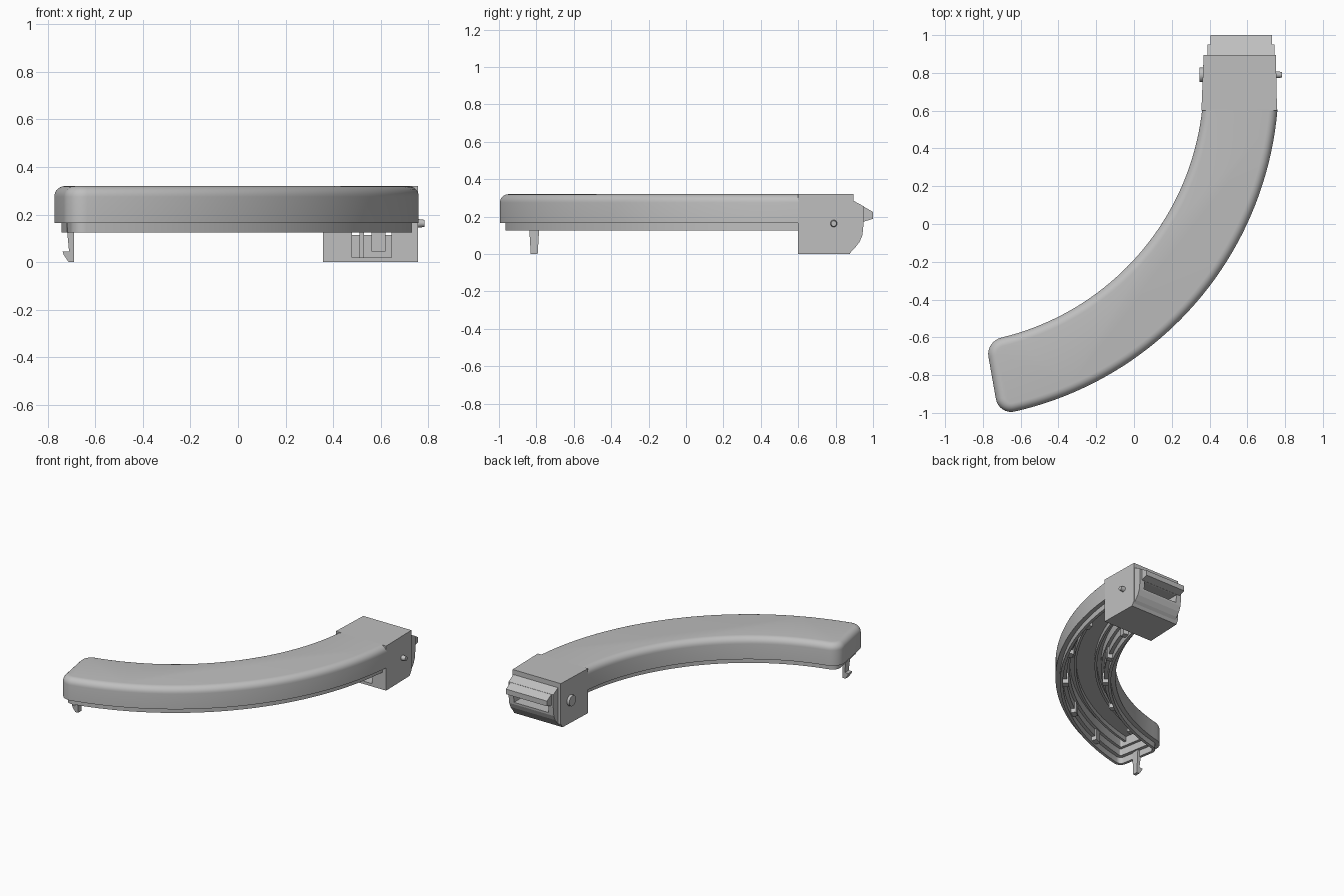
import bpy
import bmesh
from math import sin, cos, pi, radians, asin

if "Cube" in bpy.data.objects:
    bpy.data.objects.remove(bpy.data.objects["Cube"])

grey = bpy.data.materials.new("plain_grey")
grey.use_nodes = True
grey.diffuse_color = (0.52, 0.52, 0.52, 1)
grey.node_tree.nodes["Principled BSDF"].inputs["Base Color"].default_value = (0.52, 0.52, 0.52, 1)

# Arc that the curved body follows
CX, CY = -1.028, 0.757
R_IN, R_OUT = 1.397, 1.794
END = radians(-80)
JOIN_Y = 0.605


def polar(r, a):
    return CX + r * cos(a), CY + r * sin(a)


def finish(name, bm, smooth=False):
    mesh = bpy.data.meshes.new(name)
    bm.to_mesh(mesh)
    bm.free()
    mesh.materials.append(grey)
    obj = bpy.data.objects.new(name, mesh)
    bpy.context.collection.objects.link(obj)
    if smooth:
        bpy.ops.object.select_all(action='DESELECT')
        obj.select_set(True)
        bpy.context.view_layer.objects.active = obj
        bpy.ops.object.shade_smooth_by_angle(angle=radians(32))
    return obj


def loft(name, lower, upper, smooth=False):
    """Closed solid between two matching rings of points."""
    bm = bmesh.new()
    a = [bm.verts.new(p) for p in lower]
    b = [bm.verts.new(p) for p in upper]
    n = len(a)
    for i in range(n):
        j = (i + 1) % n
        bm.faces.new((a[i], a[j], b[j], b[i]))
    bm.faces.new(a[::-1])
    bm.faces.new(b)
    bmesh.ops.recalc_face_normals(bm, faces=bm.faces[:])
    return finish(name, bm, smooth)


def box(name, x0, x1, y0, y1, z0, z1):
    ring = [(x0, y0), (x1, y0), (x1, y1), (x0, y1)]
    return loft(name, [(x, y, z0) for x, y in ring], [(x, y, z1) for x, y in ring])


def side_prism(name, x0, x1, profile, taper=0.0):
    """Side profile in (y, z), extruded across x and narrowing to the back."""
    return loft(name, [(x0 + taper * (y - 0.6), y, z) for y, z in profile],
                [(x1 - taper * (y - 0.6) / 2, y, z) for y, z in profile])


def arc_block(name, r0, r1, a0, a1, z0, z1, steps):
    angles = [radians(a0 + (a1 - a0) * i / steps) for i in range(steps + 1)]
    ring = [polar(r0, a) for a in angles] + [polar(r1, a) for a in angles[::-1]]
    return loft(name, [(x, y, z0) for x, y in ring], [(x, y, z1) for x, y in ring], True)


def cut(target, cutter):
    mod = target.modifiers.new("opening", 'BOOLEAN')
    mod.operation = 'DIFFERENCE'
    mod.solver = 'EXACT'
    mod.object = cutter
    cutter.hide_render = True
    cutter.hide_viewport = True
    cutter.display_type = 'WIRE'


def outline(inset, steps=40, corner=8):
    """Footprint of the curved body, open at the joint, rounded at the far end."""
    r0, r1 = R_IN + inset, R_OUT - inset
    rc = max(0.085 - inset, 0.012)

    def arc(r):
        start = asin((JOIN_Y - CY) / r)
        stop = END + (inset + rc) / r
        return [polar(r, start + (stop - start) * i / steps) for i in range(steps + 1)]

    def fillet(r, side):
        pts = []
        for i in range(1, corner + 1):
            t = pi / 2 * i / corner
            rr = r + side * rc * (1 - cos(t))
            pts.append(polar(rr, END + (inset + rc * (1 - sin(t))) / rr))
        return pts

    inner = arc(r0) + fillet(r0, 1)
    outer = arc(r1) + fillet(r1, -1)
    return inner + outer[::-1]


# Curved shell: inside ledges, lip, outer wall, rounded top edge
section = [(0.095, 0.285), (0.095, 0.22), (0.075, 0.22), (0.075, 0.17),
           (0.05, 0.17), (0.05, 0.125), (0.03, 0.125), (0.03, 0.165), (0, 0.165)]
ROUND = 0.045
section += [(ROUND * (1 - cos(pi / 12 * i)), 0.32 - ROUND * (1 - sin(pi / 12 * i)))
            for i in range(7)]
bm = bmesh.new()
loops = [[bm.verts.new((x, y, z)) for x, y in outline(d)] for d, z in section]
for low, high in zip(loops, loops[1:]):
    for i in range(len(low) - 1):
        bm.faces.new((low[i], low[i + 1], high[i + 1], high[i]))
bm.faces.new(loops[0][::-1])
bm.faces.new(loops[-1])
finish("curved_shell", bm, True)

# Guide rails and small tabs inside the shell
for label, r in (("inner", R_IN + 0.13), ("outer", R_OUT - 0.13)):
    arc_block(label + "_guide_rail", r - 0.008, r + 0.008, -7, -77, 0.25, 0.29, 36)
for label, r in (("inner", R_IN + 0.045), ("outer", R_OUT - 0.085)):
    for i in range(5):
        a = -15 - 13 * i
        arc_block(f"{label}_tab_{i + 1}", r, r + 0.04, a, a - 1.8, 0.14, 0.225, 3)

# Hooked clip under the far end
hook = [(-0.69, 0.17), (-0.722, 0.17), (-0.71, 0.045), (-0.737, 0.045),
        (-0.732, 0.03), (-0.712, 0), (-0.69, 0)]
loft("end_hook", [(x, -0.83 - 0.06 * z, z) for x, z in hook],
     [(x, -0.793 + 0.06 * z, z) for x, z in hook])

# Squared end block, cheeks and feed lip
block = side_prism("end_block", 0.357, 0.757,
                   [(0.6, 0), (0.875, 0), (0.895, 0.03), (0.895, 0.32), (0.6, 0.32)], 0.04)
cheeks = side_prism("back_nose", 0.39, 0.745,
                    [(0.87, 0.005), (0.878, 0.01), (0.905, 0.035), (0.928, 0.065),
                     (0.943, 0.1), (0.95, 0.165), (0.95, 0.255), (0.895, 0.285),
                     (0.87, 0.285)])
side_prism("feed_lip", 0.405, 0.73,
           [(0.89, 0.288), (1.0, 0.225), (1.0, 0.188), (0.94, 0.17), (0.89, 0.17)])

window = box("front_window_cutter", 0.48, 0.645, 0.5, 0.82, 0.02, 0.27)
slot = box("back_slot_cutter", 0.43, 0.705, 0.7, 1.1, 0.115, 0.172)
cut(block, window)
cut(block, slot)
cut(cheeks, slot)

# Posts seen through the front window
box("window_post_thin", 0.51, 0.53, 0.64, 0.68, 0.02, 0.27)
box("window_post_wide", 0.56, 0.62, 0.66, 0.72, 0.045, 0.27)


# Side pins
def pin(name, x0, x1, r0, r1, y, z, sides=20):
    ring = [(cos(2 * pi * i / sides), sin(2 * pi * i / sides)) for i in range(sides)]
    loft(name, [(x0, y + r0 * c, z + r0 * s) for c, s in ring],
         [(x1, y + r1 * c, z + r1 * s) for c, s in ring], True)


pin("right_pin", 0.74, 0.783, 0.02, 0.015, 0.79, 0.163)
pin("left_pin", 0.38, 0.347, 0.04, 0.038, 0.79, 0.163)
